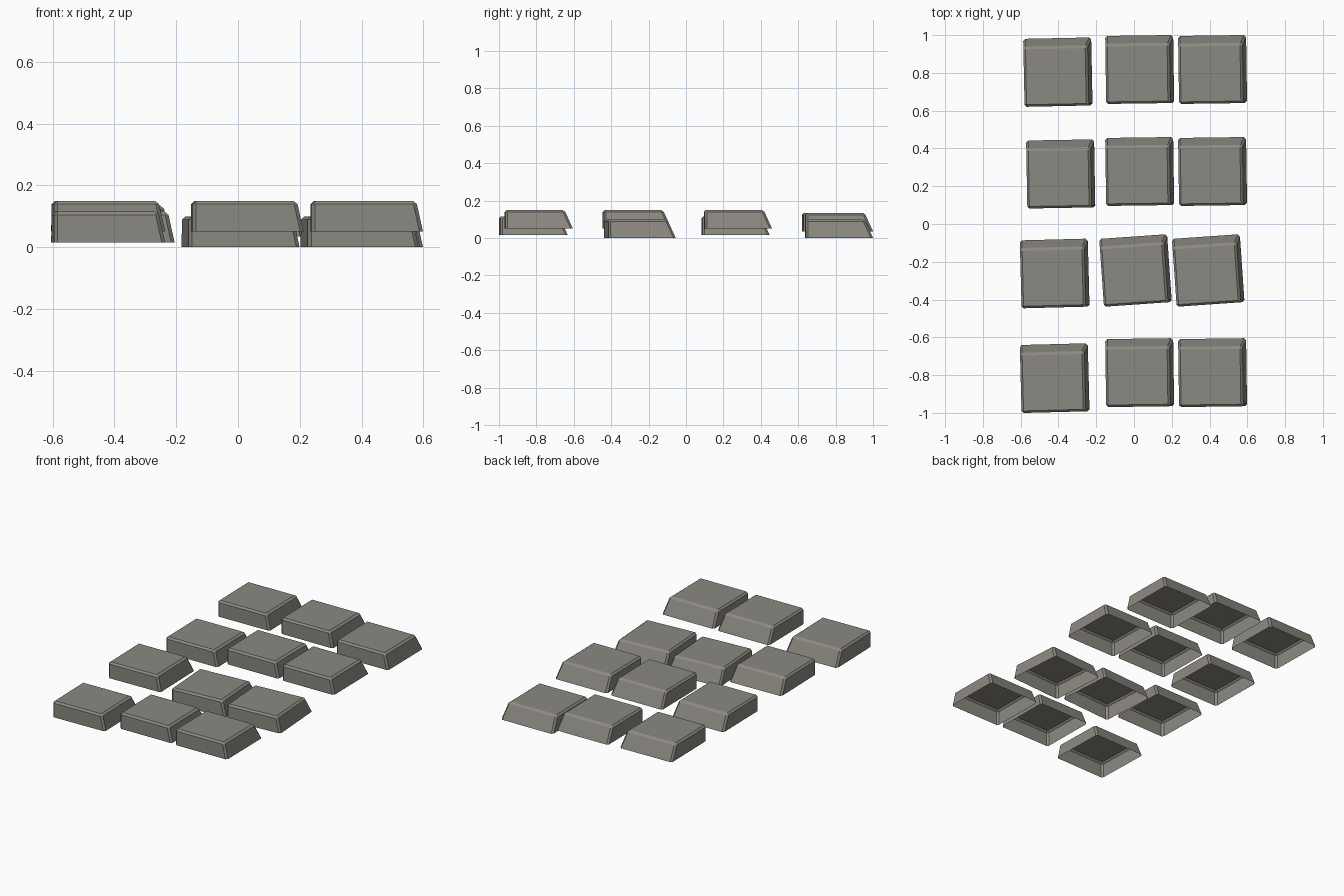
import bpy, bmesh, math

if "Cube" in bpy.data.objects:
    bpy.data.objects.remove(bpy.data.objects["Cube"])

# One warm grey plastic for all caps
mat = bpy.data.materials.new("warm grey plastic")
mat.diffuse_color = (0.26, 0.25, 0.22, 1)
mat.use_nodes = True
mat.node_tree.nodes["Principled BSDF"].inputs["Base Color"].default_value = mat.diffuse_color

HALF, HEIGHT, BEVEL = 0.18, 0.10, 0.011
RIGHT_IN, BACK_IN = 0.022, 0.045   # right and back walls lean in, the others are upright


def key_mesh():
    """Thin shell key cap, open underneath, with narrow chamfers."""
    bm = bmesh.new()
    r, b = HALF - RIGHT_IN, HALF - BACK_IN
    low = [bm.verts.new((x, y, 0)) for x, y in
           ((-HALF, -HALF), (HALF, -HALF), (HALF, HALF), (-HALF, HALF))]
    top = [bm.verts.new((x, y, HEIGHT)) for x, y in
           ((-HALF, -HALF), (r, -HALF), (r, b), (-HALF, b))]
    bm.faces.new(top)
    for i in range(4):
        j = (i + 1) % 4
        bm.faces.new((low[i], low[j], top[j], top[i]))
    edges = [e for e in bm.edges if not e.is_boundary]
    bmesh.ops.bevel(bm, geom=edges, offset=BEVEL, segments=1,
                    profile=0.5, affect='EDGES')
    me = bpy.data.meshes.new("key_cap")
    bm.to_mesh(me)
    bm.free()
    me.materials.append(mat)
    return me


mesh = key_mesh()

# Rows from front to back: (x, y, z, turn in degrees) for left, middle, right
rows = [
    [(-0.420, -0.816, 0.015, 1.5), (0.030, -0.787, 0.05, 0.8), (0.416, -0.787, 0.05, 0.8)],
    [(-0.420, -0.262, 0.05, 1.5), (0.008, -0.246, 0.0, 4.0), (0.393, -0.246, 0.0, 4.0)],
    [(-0.388, 0.265, 0.015, 1.0), (0.030, 0.278, 0.05, 0.8), (0.416, 0.278, 0.05, 0.8)],
    [(-0.403, 0.804, 0.035, 1.2), (0.030, 0.818, 0.035, 0.8), (0.416, 0.818, 0.0, 0.8)],
]
for r, row in enumerate(rows):
    for name, (x, y, z, turn) in zip(("left", "middle", "right"), row):
        ob = bpy.data.objects.new(f"key_row{r + 1}_{name}", mesh)
        ob.location = (x, y, z)
        ob.rotation_euler.z = math.radians(turn)
        bpy.context.collection.objects.link(ob)
